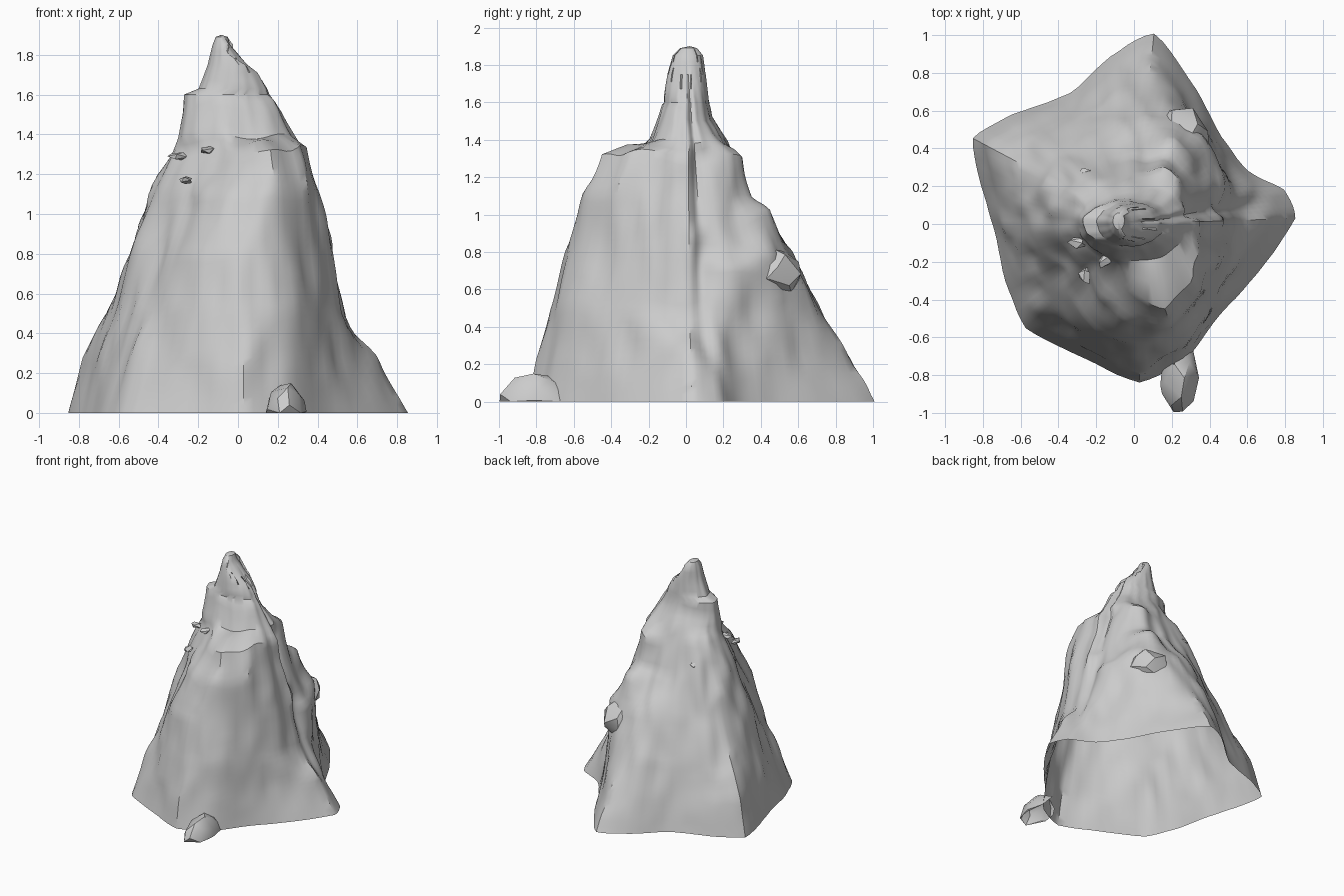
import bpy, bmesh, math, random
from mathutils import Vector, noise

if "Cube" in bpy.data.objects:
    bpy.data.objects.remove(bpy.data.objects["Cube"])

random.seed(7)

# compass directions of the ridges and gullies (degrees from +x)
ANG = [2, 13, 25, 45, 65, 84, 98, 116, 138, 152, 166, 182, 204, 224, 250, 272, 290, 314, 338]
rings = []


def body_ring(z, radii):
    rings.append((z, [Vector((r * math.cos(math.radians(a)), r * math.sin(math.radians(a))))
                      for a, r in zip(ANG, radii)]))


def spire_ring(z, x0, x1, y0, y1):
    cx, cy = (x0 + x1) / 2, (y0 + y1) / 2
    rx, ry = (x1 - x0) / 2, (y1 - y0) / 2
    rings.append((z, [Vector((cx + rx * math.cos(math.radians(a)), cy + ry * math.sin(math.radians(a))))
                      for a in ANG]))


# broad lower slopes and the front shoulder
body_ring(0.00, [.86, .82, .67, .66, .79, 1.02, .90, .78, .87, .97, .84, .75, .75, .80, .77, .845, .78, .67, .71])
body_ring(0.28, [.70, .67, .59, .60, .71, .86, .80, .70, .78, .89, .76, .69, .66, .69, .72, .78, .74, .63, .61])
body_ring(0.50, [.55, .54, .54, .58, .66, .74, .71, .64, .69, .75, .68, .63, .59, .61, .67, .74, .71, .60, .55])
body_ring(0.80, [.48, .45, .48, .53, .58, .58, .54, .53, .55, .61, .57, .54, .49, .50, .60, .65, .65, .55, .51])
body_ring(1.10, [.40, .36, .37, .39, .37, .34, .34, .37, .42, .47, .46, .43, .38, .36, .44, .54, .58, .50, .44])
body_ring(1.32, [.35, .28, .29, .33, .31, .27, .25, .27, .31, .35, .34, .32, .27, .24, .24, .38, .49, .43, .37])

# narrow summit spire
spire_ring(1.40, -.30, .30, -.20, .22)
spire_ring(1.52, -.28, .22, -.15, .14)
spire_ring(1.60, -.27, .16, -.12, .125)
spire_ring(1.63, -.20, .15, -.12, .12)
spire_ring(1.75, -.15, .08, -.10, .105)
spire_ring(1.85, -.125, -.01, -.07, .09)
spire_ring(1.89, -.11, -.05, -.03, .06)

# shelves: centre angle, half width, bottom z, lip z, overhang
SHELVES = [(28, 20, .45, .73, .05), (62, 24, .82, 1.0, .04), (48, 14, .50, .82, .05),
           (58, 30, 1.22, 1.38, .03), (8, 9, .70, .90, .03), (240, 16, 1.02, 1.17, .04)]


def finish(name, bm, angle):
    mesh = bpy.data.meshes.new(name)
    bm.to_mesh(mesh)
    bm.free()
    ob = bpy.data.objects.new(name, mesh)
    bpy.context.collection.objects.link(ob)
    bpy.ops.object.select_all(action='DESELECT')
    ob.select_set(True)
    bpy.context.view_layer.objects.active = ob
    bpy.ops.object.shade_smooth_by_angle(angle=math.radians(angle))


def weather(p, z):
    """Push a point in or out for vertical flutes, bumps, shelves and the right gully."""
    r = p.length
    t = math.atan2(p.y, p.x)
    deg = math.degrees(t) % 360
    d = .02 * noise.noise(Vector((4 * math.cos(t), 4 * math.sin(t), z * 1.3)))
    d += .018 * noise.noise(Vector((p.x * 8, p.y * 8, z * 3)))
    d += .03 * (.22 - abs(noise.noise(Vector((p.x * 6 + 9, p.y * 6, z * 1.8)))))
    fade = min(1, r / .4) * min(1, .25 + z * 3)
    gully = .03 * math.exp(-((deg - 9) / 5) ** 2) * min(1, z * 3) * min(1, r / .2)
    lip = 0
    for a, w, z0, z1, h in SHELVES:
        wob = .05 * noise.noise(Vector((deg * .06, a, 0)))
        side = max(0, min(1, 1.6 * (1 - abs(deg - a) / w)))
        u = (z - wob - z0) / (z1 - z0)
        lip += h * side * (u if 0 < u <= 1 else max(0, 1 - (u - 1) * 4) if u > 1 else 0)
    q = p * (1 + (d * fade - gully + lip * .8 - .006 * min(1, r * 2)) / max(r, .05))
    # scooped hollow on the right of the summit
    if p.x > -.05 and math.hypot(p.y, z - 1.79) < .085:
        q.x -= .03
    dz = .05 * noise.noise(Vector((p.x * 6, p.y * 6, z * 2 + 5))) if .05 < z < 1.58 else 0
    return Vector((q.x, q.y, max(0, z + dz * min(1, z * 2))))


def between(c, i, f):
    """Point between two ridge points: half straight, half rounded."""
    n = len(c)
    a, b, e, g = c[i - 1], c[i], c[(i + 1) % n], c[(i + 2) % n]
    curve = (b * 2 + (e - a) * f + (a * 2 - b * 5 + e * 4 - g) * f ** 2
             + (b * 3 - a - e * 3 + g) * f ** 3) / 2
    return b.lerp(e, f).lerp(curve, .5)


# mountain shell, open underneath
bm = bmesh.new()
SUB = 5
loops = []
for k, (z, pts) in enumerate(rings):
    last = k == len(rings) - 1
    nz, npts = (z, pts) if last else rings[k + 1]
    steps = 1 if last else max(1, round((nz - z) / .04))
    for s in range(steps):
        f = s / steps
        ctrl = [a.lerp(b, f) for a, b in zip(pts, npts)]
        loops.append([bm.verts.new(weather(between(ctrl, i, j / SUB), z + (nz - z) * f))
                      for i in range(len(ctrl)) for j in range(SUB)])
for a, b in zip(loops, loops[1:]):
    for i in range(len(a)):
        j = (i + 1) % len(a)
        bm.faces.new((a[i], a[j], b[j], b[i]))
tip = bm.verts.new((-.085, .02, 1.9))
for i in range(len(loops[-1])):
    bm.faces.new((loops[-1][i], loops[-1][(i + 1) % len(loops[-1])], tip))
bmesh.ops.recalc_face_normals(bm, faces=bm.faces)
finish("mountain", bm, 35)


def rock(name, loc, size, count=16, turn=0):
    """Angular boulder: hull of points on a squashed ball, left open where it is buried."""
    bm = bmesh.new()
    c, s = math.cos(turn), math.sin(turn)
    for i in range(count):
        h = 1 - 2 * (i + .5) / count
        a = i * 2.4 + random.uniform(-.3, .3)
        w = math.sqrt(1 - h * h)
        x, y = w * math.cos(a) * size[0], w * math.sin(a) * size[1]
        v = Vector((x * c - y * s, x * s + y * c, h * size[2])) + Vector(loc)
        v.z = max(v.z, 0)
        bm.verts.new(v)
    bmesh.ops.convex_hull(bm, input=bm.verts)
    bmesh.ops.delete(bm, geom=[v for v in bm.verts if not v.link_faces], context='VERTS')
    bmesh.ops.recalc_face_normals(bm, faces=bm.faces)
    out = Vector((loc[0], loc[1], 0)).normalized()
    buried = [f for f in bm.faces if f.normal.dot(out) < -.5 or all(v.co.z < 1e-4 for v in f.verts)]
    bmesh.ops.delete(bm, geom=buried, context='FACES')
    finish(name, bm, 30)


# outlying and protruding rocks
rock("foot_rock", (.24, -.81, -.01), (.105, .195, .165), 30)
rock("side_boulder", (.25, .45, .69), (.15, .18, .14), 22)

# loose chips on the upper slopes
for i, (x, y, z) in enumerate([(-.30, -.10, 1.29), (-.15, -.19, 1.32), (-.26, -.27, 1.17),
                               (-.25, .26, 1.18)]):
    rock(f"chip_{i + 1}", (x, y, z), (.055, .035, .022), 9, i * .9)
